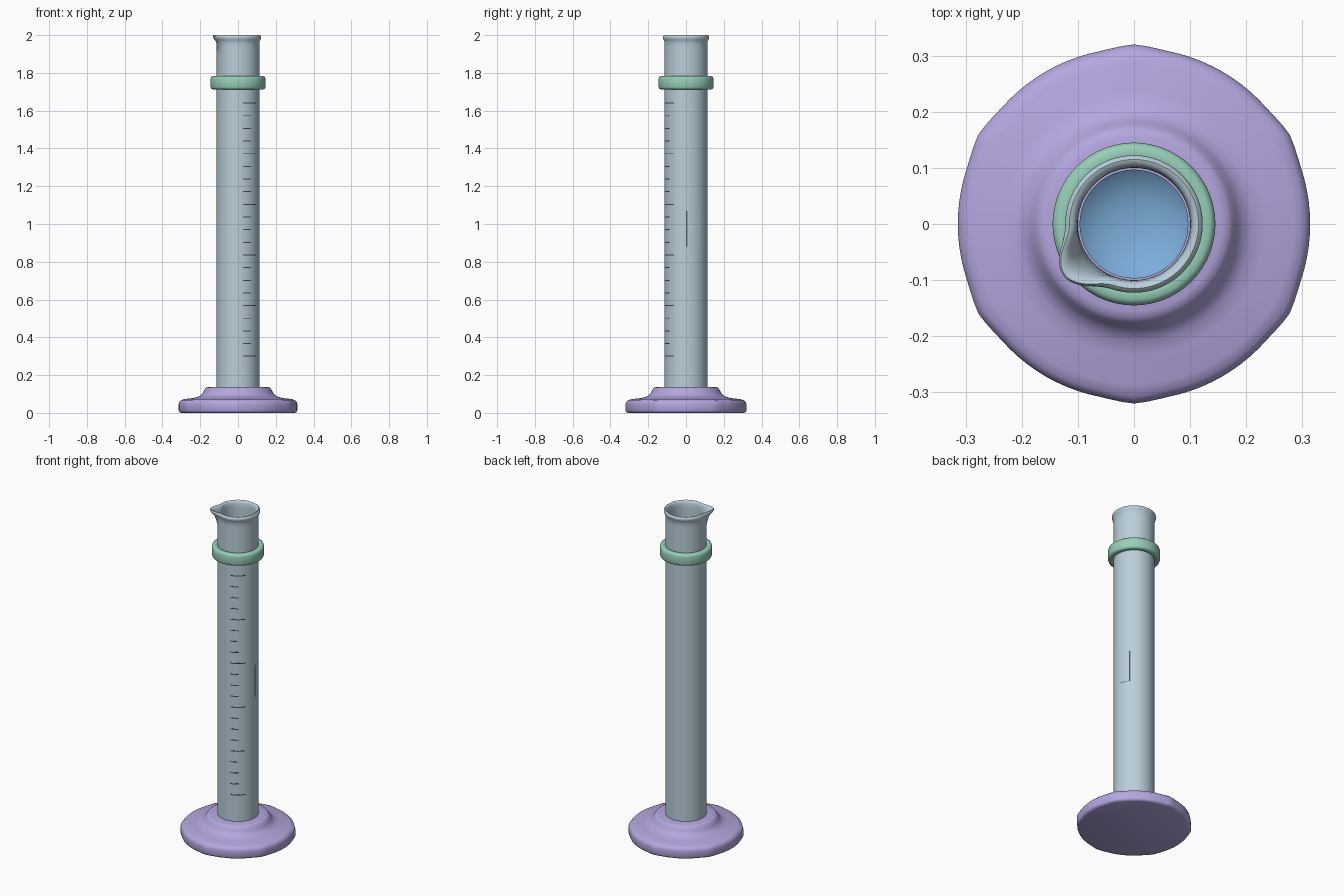
import bpy, bmesh, math

if "Cube" in bpy.data.objects:
    bpy.data.objects.remove(bpy.data.objects["Cube"])


def material(name, r, g, b):
    m = bpy.data.materials.new(name)
    m.diffuse_color = (r, g, b, 1)
    m.use_nodes = True
    m.node_tree.nodes["Principled BSDF"].inputs["Base Color"].default_value = m.diffuse_color
    return m


GLASS = material("pale blue grey", 0.49, 0.62, 0.70)
LAVENDER = material("lavender", 0.46, 0.38, 0.74)
GREEN = material("mint green", 0.31, 0.62, 0.48)
BLUE = material("liquid blue", 0.20, 0.42, 0.70)
DARK = material("dark grey", 0.06, 0.08, 0.10)


def angle_gap(a, b):
    return abs((a - b + math.pi) % (2 * math.pi) - math.pi)


def finish(name, bm, mat, sharp=35):
    bmesh.ops.recalc_face_normals(bm, faces=bm.faces)
    me = bpy.data.meshes.new(name)
    bm.to_mesh(me)
    bm.free()
    me.materials.append(mat)
    ob = bpy.data.objects.new(name, me)
    bpy.context.collection.objects.link(ob)
    bpy.ops.object.select_all(action='DESELECT')
    ob.select_set(True)
    bpy.context.view_layer.objects.active = ob
    bpy.ops.object.shade_smooth_by_angle(angle=math.radians(sharp))
    return ob


def lathe(name, profile, mat, steps=96, closed=False, warp=None, sharp=35):
    """Revolve (radius, z) points; warp may reshape each point by its angle."""
    bm = bmesh.new()
    rings = []
    for r, z in profile:
        if r == 0:
            rings.append([bm.verts.new((0, 0, z))] * steps)
            continue
        ring = []
        for i in range(steps):
            a = 2 * math.pi * i / steps
            rr, zz = warp(r, z, a) if warp else (r, z)
            ring.append(bm.verts.new((rr * math.cos(a), rr * math.sin(a), zz)))
        rings.append(ring)
    pairs = list(zip(rings, rings[1:])) + ([(rings[-1], rings[0])] if closed else [])
    for lo, hi in pairs:
        for i in range(steps):
            j = (i + 1) % steps
            corners = list(dict.fromkeys((lo[i], lo[j], hi[j], hi[i])))
            bm.faces.new(corners)
    return finish(name, bm, mat, sharp)


# Foot: wide disc with a raised collar and six faint points on its rim
def six_points(r, z, a):
    if r > 0.29:
        near = min(angle_gap(a, math.radians(30 + 60 * k)) for k in range(6))
        r += 0.006 * max(0, 1 - near / math.radians(10))
    return r, z


lathe("base", [(0, 0), (0.30, 0), (0.31, 0.004), (0.314, 0.013), (0.314, 0.046),
               (0.311, 0.058), (0.302, 0.067), (0.285, 0.073), (0.235, 0.079),
               (0.21, 0.086), (0.194, 0.096), (0.184, 0.11), (0.176, 0.125),
               (0.168, 0.134), (0.155, 0.138), (0, 0.138)],
      LAVENDER, warp=six_points, sharp=50)

# Tube: hollow wall with a rolled lip drawn out into a pouring spout
SPOUT = math.radians(216)


def spout(r, z, a):
    lift = max(0, (z - 1.88) / 0.12) ** 2
    gap = angle_gap(a, SPOUT) / math.radians(38)
    pull = (0.5 + 0.5 * math.cos(math.pi * gap)) ** 1.3 if gap < 1 else 0
    return r + 0.038 * lift * pull, z


lathe("tube", [(0.113, 0.12), (0.113, 1.0), (0.113, 1.88), (0.113, 1.91),
               (0.113, 1.94), (0.1135, 1.965), (0.118, 1.974), (0.1215, 1.981),
               (0.1225, 1.989), (0.1205, 1.996), (0.115, 2.0), (0.108, 1.998),
               (0.103, 1.99), (0.1005, 1.975), (0.1, 1.95), (0.1, 1.92),
               (0.1, 1.88), (0.1, 1.0), (0.1, 0.12)],
      GLASS, steps=120, closed=True, warp=spout, sharp=50)

# Liquid column with a curved surface
lathe("liquid", [(0, 0.139), (0.097, 0.139), (0.097, 1.0), (0.085, 0.99),
                 (0.06, 0.978), (0.03, 0.971), (0, 0.969)], BLUE, steps=64)

# Bumper ring around the neck
lathe("bumper_ring", [(0.112, 1.717), (0.118, 1.713), (0.135, 1.713), (0.142, 1.717),
                      (0.145, 1.725), (0.145, 1.769), (0.142, 1.778), (0.135, 1.783),
                      (0.118, 1.783), (0.112, 1.779)],
      GREEN, closed=True, sharp=50)


# Thin curved plates wrapped on the tube
def wrap_plate(bm, a0, a1, z0, z1, r0=0.1125, r1=0.1145, steps=6):
    cols = []
    for i in range(steps + 1):
        a = math.radians(a0 + (a1 - a0) * i / steps)
        cols.append([bm.verts.new((r * math.cos(a), r * math.sin(a), z))
                     for r, z in ((r0, z0), (r1, z0), (r1, z1), (r0, z1))])
    for p, q in zip(cols, cols[1:]):
        for k in range(4):
            m = (k + 1) % 4
            bm.faces.new((p[k], q[k], q[m], p[m]))
    bm.faces.new(cols[0])
    bm.faces.new(cols[-1][::-1])


# Scale: twenty-one lines, every fourth one longer
bm = bmesh.new()
for i in range(21):
    z = 0.30 + i * 0.067
    wrap_plate(bm, -76, -34 if i % 4 == 0 else -53, z - 0.0025, z + 0.0025)
finish("scale_marks", bm, DARK)

# Plain raised panel on the side
bm = bmesh.new()
wrap_plate(bm, 2, 38, 0.88, 1.07)
finish("side_panel", bm, GLASS)
